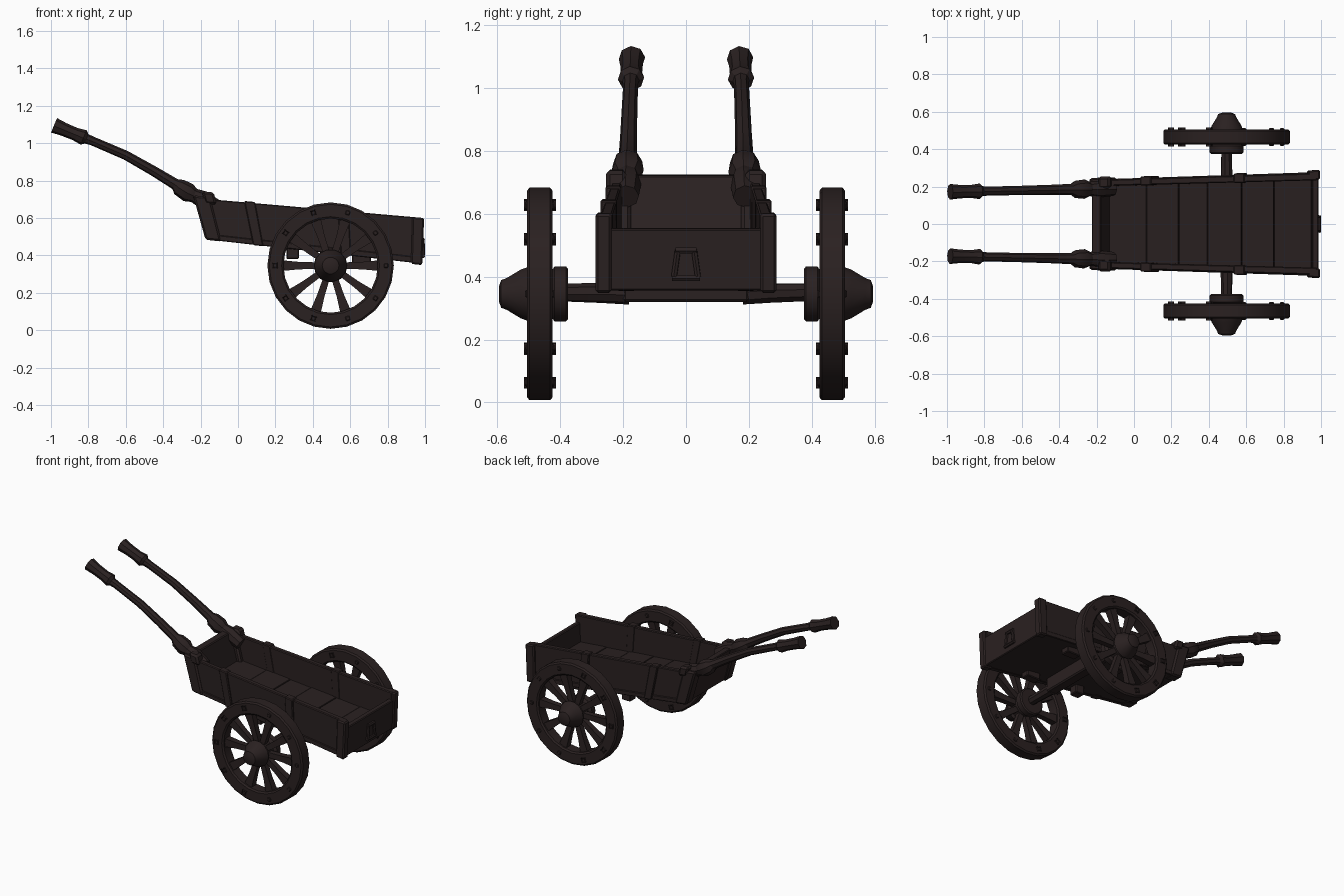
import bpy, bmesh, math
from mathutils import Vector

cube = bpy.data.objects.get("Cube")
if cube:
    bpy.data.objects.remove(cube, do_unlink=True)

wood = bpy.data.materials.new("dark_brown_wood")
wood.use_nodes = True
COLOUR = (0.023, 0.015, 0.015, 1)
wood.diffuse_color = COLOUR
wood.node_tree.nodes["Principled BSDF"].inputs["Base Color"].default_value = COLOUR
parts = []


def finish(name, bm):
    bmesh.ops.recalc_face_normals(bm, faces=bm.faces)
    mesh = bpy.data.meshes.new(name)
    bm.to_mesh(mesh)
    bm.free()
    mesh.materials.append(wood)
    ob = bpy.data.objects.new(name, mesh)
    bpy.context.collection.objects.link(ob)
    parts.append(ob)
    return ob


def box(name, xs, ys, zs, place=Vector, bevel=0.005):
    """Box between limits, with its corners mapped through place()."""
    bm = bmesh.new()
    bmesh.ops.create_cube(bm, size=1)
    for v in bm.verts:
        a, b, c = (lim[int(k > 0)] for lim, k in zip((xs, ys, zs), v.co))
        v.co = place((a, b, c))
    if bevel:
        bmesh.ops.bevel(bm, geom=bm.edges[:], offset=bevel, segments=1, affect='EDGES')
    return finish(name, bm)


def skin(name, rings, closed=False):
    """Bridge a list of point rings; cap the ends unless closed."""
    bm = bmesh.new()
    rows = [[bm.verts.new(p) for p in ring] for ring in rings]
    n = len(rows[0])
    pairs = list(zip(rows, rows[1:])) + ([(rows[-1], rows[0])] if closed else [])
    for a, b in pairs:
        for i in range(n):
            j = (i + 1) % n
            bm.faces.new((a[i], a[j], b[j], b[i]))
    if not closed:
        bm.faces.new(rows[0])
        bm.faces.new(rows[-1])
    return finish(name, bm)


AX, AZ = 0.495, 0.345


def lathe(name, profile, sides, closed=False):
    """Turn (radius, y) points about the axle line."""
    turn = [2 * math.pi * i / sides for i in range(sides)]
    return skin(name, [[(AX + r * math.cos(t), y, AZ + r * math.sin(t)) for t in turn]
                       for r, y in profile], closed)


def tube(name, path, sides=8):
    """Round bar through (x, y, z, radius) points."""
    pts = [Vector(p[:3]) for p in path]
    rings = []
    for i, p in enumerate(pts):
        d = (pts[min(i + 1, len(pts) - 1)] - pts[max(i - 1, 0)]).normalized()
        side = d.cross(Vector((0.1, 1, 0.05))).normalized()
        up = d.cross(side)
        rings.append([p + path[i][3] * (side * math.cos(t) + up * math.sin(t))
                      for t in (2 * math.pi * k / sides for k in range(sides))])
    return skin(name, rings)


def body(p):
    """Cart frame: x along, y as part of the half width, h from bottom to rim."""
    x, y, h = p
    f = (x + 0.15) / 1.13
    low, high = 0.485 - 0.127 * f, 0.705 - 0.105 * f
    return Vector((x + h * (0.01 * f - 0.06 * (1 - f)),
                   y * (0.235 + 0.037 * f), low + (high - low) * h))


# Cart box: floor planks, side walls, end boards
box("floor", (-0.13, 0.965), (-0.95, 0.95), (0, 0.1), body)
seams = [-0.13, 0.08, 0.25, 0.4, 0.58, 0.75, 0.965]
for i, (a, b) in enumerate(zip(seams, seams[1:])):
    box("floor_plank", (a, b - 0.002), (-0.9, 0.9), (0.05, 0.26 + 0.012 * (i % 2)), body, 0.002)
box("head_board", (-0.16, -0.115), (-0.9, 0.9), (0, 1.09), body)
box("tail_board", (0.945, 0.978), (-0.9, 0.9), (-0.01, 0.8), body)

for s, side in ((1, "left"), (-1, "right")):
    def span(a, b):
        return sorted((a * s, b * s))

    box(side + "_wall", (-0.15, 0.97), span(0.86, 1.0), (0, 1.0), body)
    box(side + "_bottom_rail", (-0.14, 0.96), span(0.9, 1.02), (-0.01, 0.13), body, 0.004)
    # Upright straps on the walls and the corner posts
    for x, w in ((0.08, 0.055), (0.55, 0.055)):
        box(side + "_strap", (x, x + w), span(0.85, 1.05), (-0.02, 1.03), body)
    box(side + "_tail_post", (0.925, 0.985), span(0.87, 1.06), (-0.04, 1.0), body, 0.008)
    box(side + "_head_post", (-0.175, -0.09), span(0.74, 1.05), (-0.02, 1.06), body, 0.01)
    box(side + "_post_cap", (-0.125, -0.065), span(0.8, 1.07), (0.88, 1.18), body, 0.012)

    # Pull handle: socket, collar, shaft and grip
    outline = [(-0.11, 0.655, 0.04), (-0.19, 0.70, 0.047), (-0.235, 0.72, 0.038),
               (-0.265, 0.735, 0.052), (-0.315, 0.765, 0.046), (-0.335, 0.78, 0.03),
               (-0.45, 0.85, 0.027), (-0.6, 0.935, 0.025), (-0.78, 1.012, 0.024),
               (-0.81, 1.023, 0.027), (-0.825, 1.03, 0.042), (-0.87, 1.048, 0.035),
               (-0.93, 1.073, 0.036), (-0.983, 1.095, 0.042)]
    tube(side + "_pull_handle", [(x, s * (0.172 + 0.02 * (x + 0.98)), z, r)
                                 for x, z, r in outline])

    # Wheel: rim, hub, spokes and rim pegs
    lathe(side + "_rim", [(0.252, s * 0.432), (0.262, s * 0.424), (0.328, s * 0.424),
                          (0.338, s * 0.432), (0.338, s * 0.498), (0.328, s * 0.506),
                          (0.262, s * 0.506), (0.252, s * 0.498)], 24, True)
    lathe(side + "_hub", [(0.082, s * 0.375), (0.09, s * 0.382), (0.09, s * 0.418),
                          (0.072, s * 0.43), (0.072, s * 0.495), (0.087, s * 0.505),
                          (0.08, s * 0.525), (0.052, s * 0.57), (0.045, s * 0.588),
                          (0.025, s * 0.595)], 14)
    for i in range(10):
        t = math.radians(36 * i)
        out, across = Vector((math.cos(t), 0, math.sin(t))), Vector((-math.sin(t), 0, math.cos(t)))

        def radial(p):
            return Vector((AX, 0, AZ)) + out * p[0] + across * p[2] + Vector((0, p[1], 0))

        spoke = []
        for r, w, d in ((0.06, 0.017, 0.017), (0.17, 0.02, 0.019), (0.265, 0.029, 0.024)):
            spoke.append([radial((r, s * 0.465 + j * d, k * w))
                          for j, k in ((-1, -1), (1, -1), (1, 1), (-1, 1))])
        skin(side + "_spoke", spoke)
        box(side + "_rim_peg", (0.285, 0.309), span(0.418, 0.512), (-0.012, 0.012), radial, 0.004)

    # Axle arm and the bearers under the floor
    tube(side + "_axle_arm", [(AX, s * 0.18, AZ, 0.034), (AX, s * 0.27, AZ + 0.003, 0.032),
                              (AX, s * 0.4, AZ + 0.005, 0.029)])
    box(side + "_front_bearer", (0.26, 0.325), span(0.16, 0.22), (0.38, 0.46))
    box(side + "_rear_bearer", (0.61, 0.71), span(0.16, 0.22), (0.355, 0.43))

box("axle_beam", (0.46, 0.53), (-0.2, 0.2), (0.32, 0.42), bevel=0.008)

# Latch on the tail board: plate, two bars, pin and foot
box("latch_plate", (0.975, 0.984), (-0.035, 0.035), (0.395, 0.49), bevel=0)
for s in (1, -1):
    tube("latch_bar", [(0.988, s * 0.026, 0.485, 0.01), (0.99, s * 0.038, 0.40, 0.01)], 6)
tube("latch_pin", [(0.988, -0.034, 0.483, 0.011), (0.988, 0.034, 0.483, 0.011)], 6)
tube("latch_foot", [(0.99, -0.045, 0.395, 0.01), (0.99, 0.045, 0.395, 0.01)], 6)

# Shading
bpy.ops.object.select_all(action='DESELECT')
for ob in parts:
    ob.select_set(True)
bpy.context.view_layer.objects.active = parts[0]
bpy.ops.object.shade_smooth_by_angle(angle=math.radians(30))
